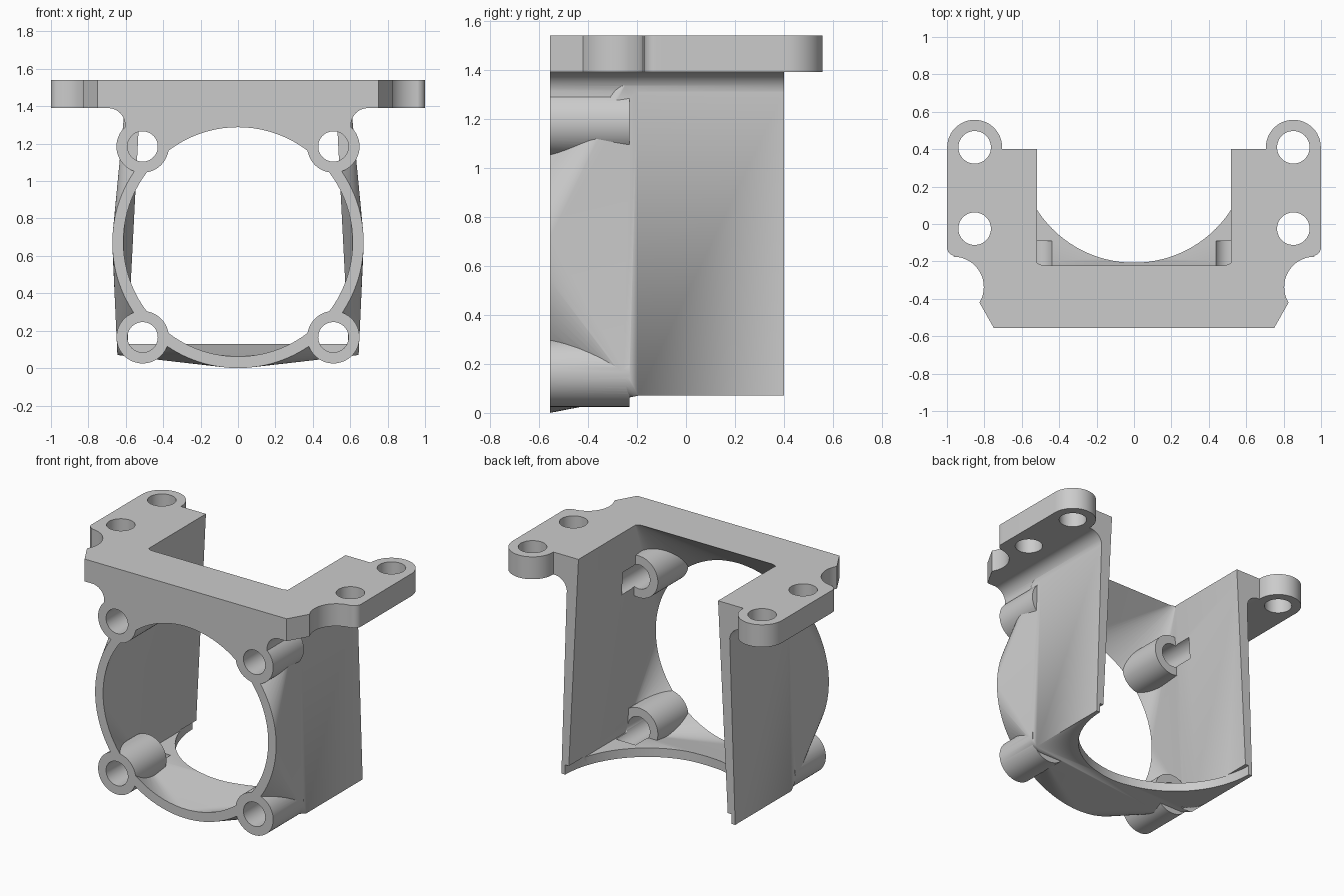
import bpy
import bmesh
from math import cos, sin, pi, radians

if "Cube" in bpy.data.objects:
    bpy.data.objects.remove(bpy.data.objects["Cube"])

FRONT, BACK, THROAT = -0.555, 0.40, -0.195
TOP, UNDER = 1.54, 1.39
RING_Z = 0.672

grey = bpy.data.materials.new("plain grey")
grey.use_nodes = True
colour = (0.6, 0.6, 0.6, 1)
grey.diffuse_color = colour
grey.node_tree.nodes["Principled BSDF"].inputs["Base Color"].default_value = colour


def finish(name, bm):
    bmesh.ops.recalc_face_normals(bm, faces=bm.faces)
    mesh = bpy.data.meshes.new(name)
    bm.to_mesh(mesh)
    bm.free()
    mesh.materials.append(grey)
    ob = bpy.data.objects.new(name, mesh)
    bpy.context.collection.objects.link(ob)
    return ob


def prism(name, outline, start, end, axis="Y"):
    """Extrude a flat outline, given as (x, z) along Y or (x, y) along Z."""
    bm = bmesh.new()
    place = (lambda a, b, d: (a, d, b)) if axis == "Y" else (lambda a, b, d: (a, b, d))
    face = bm.faces.new([bm.verts.new(place(a, b, start)) for a, b in outline])
    moved = bmesh.ops.extrude_face_region(bm, geom=[face])["geom"]
    step = place(0, 0, end - start)
    bmesh.ops.translate(bm, vec=step, verts=[v for v in moved if isinstance(v, bmesh.types.BMVert)])
    return finish(name, bm)


def arc(cx, cy, r, a0, a1, n):
    return [(cx + r * cos(radians(a0 + (a1 - a0) * i / n)),
             cy + r * sin(radians(a0 + (a1 - a0) * i / n))) for i in range(n + 1)]


def circle(cx, cy, r, n=64):
    return arc(cx, cy, r, 0, 360, n)[:-1]


def loft(name, ring, section):
    """Convex transition from a ring at the front to a section at the throat."""
    bm = bmesh.new()
    for y, pts in ((FRONT, ring), (THROAT, section)):
        for x, z in pts:
            bm.verts.new((x, y, z))
    bmesh.ops.convex_hull(bm, input=bm.verts)
    bmesh.ops.dissolve_limit(bm, angle_limit=0.002, verts=bm.verts, edges=bm.edges)
    return finish(name, bm)


def combine(target, tool, operation):
    mod = target.modifiers.new(operation.lower(), "BOOLEAN")
    mod.operation, mod.solver, mod.object = operation, "EXACT", tool
    bpy.context.view_layer.objects.active = target
    bpy.ops.object.modifier_apply(modifier=mod.name)
    bpy.data.objects.remove(tool)


def trapezoid(bottom_x, bottom_z, top_x, top_z):
    return [(-bottom_x, bottom_z), (bottom_x, bottom_z), (top_x, top_z), (-top_x, top_z)]


# Mounting plate with rounded ears, scalloped sides and chamfered front corners
half = [(0.4, BACK), (0.705, BACK)]
half += arc(0.852, 0.41, 0.147, 180, 0, 24)
half += [(1.0, -0.1)] + arc(0.955, -0.125, 0.045, 0, -80, 5)
half += arc(0.965, -0.337, 0.162, 90, 211, 16)
half += [(0.75, FRONT)]
outline = half + [(-x, y) for x, y in reversed(half)]
bracket = prism("duct_bracket", outline, UNDER, TOP, "Z")

# Duct shell: round front flowing into straight, slightly tapered walls
outer = trapezoid(0.645, 0.07, 0.60, 1.45)
combine(bracket, prism("walls", outer, THROAT, BACK), "UNION")
combine(bracket, loft("shell", circle(0, RING_Z, 0.672, 96), outer), "UNION")
combine(bracket, prism("face_block", trapezoid(0.605, 1.185, 0.605, 1.45), FRONT, -0.23), "UNION")

# Fillets joining the walls to the underside of the plate
for side in (1, -1):
    profile = [(0.56, 1.43), (0.694, 1.43)] + arc(0.694, 1.30, 0.09, 90, 180, 12) + [(0.56, 1.30)]
    combine(bracket, prism("fillet", [(side * x, z) for x, z in profile], FRONT, BACK), "UNION")

# Hollow interior, open at the top and back, with a round bite out of the floor
inner = trapezoid(0.59, 0.13, 0.517, 1.56)
combine(bracket, loft("inner_loft", circle(0, 0.675, 0.613, 96), inner), "DIFFERENCE")
combine(bracket, prism("inner_walls", inner, THROAT - 0.003, 0.7), "DIFFERENCE")
combine(bracket, prism("floor_bite", circle(0, 0.41, 0.617, 96), -0.1, 0.135, "Z"), "DIFFERENCE")

# Four screw bosses around the ring, their holes running on into the walls
corners = [(sx * 0.51, z) for sx in (1, -1) for z in (0.165, 1.185)]
for x, z in corners:
    combine(bracket, prism("boss", circle(x, z, 0.14), FRONT, -0.23), "UNION")
for x, z in corners:
    combine(bracket, prism("boss_hole", circle(x, z, 0.081, 48), -0.7, -0.09), "DIFFERENCE")

# Mounting holes through the plate
for x in (0.852, -0.852):
    for y in (0.41, -0.025):
        combine(bracket, prism("plate_hole", circle(x, y, 0.087, 48), 1.2, 1.7, "Z"), "DIFFERENCE")

bpy.ops.object.select_all(action="DESELECT")
bracket.select_set(True)
bpy.context.view_layer.objects.active = bracket
bpy.ops.object.shade_smooth_by_angle(angle=radians(25))
